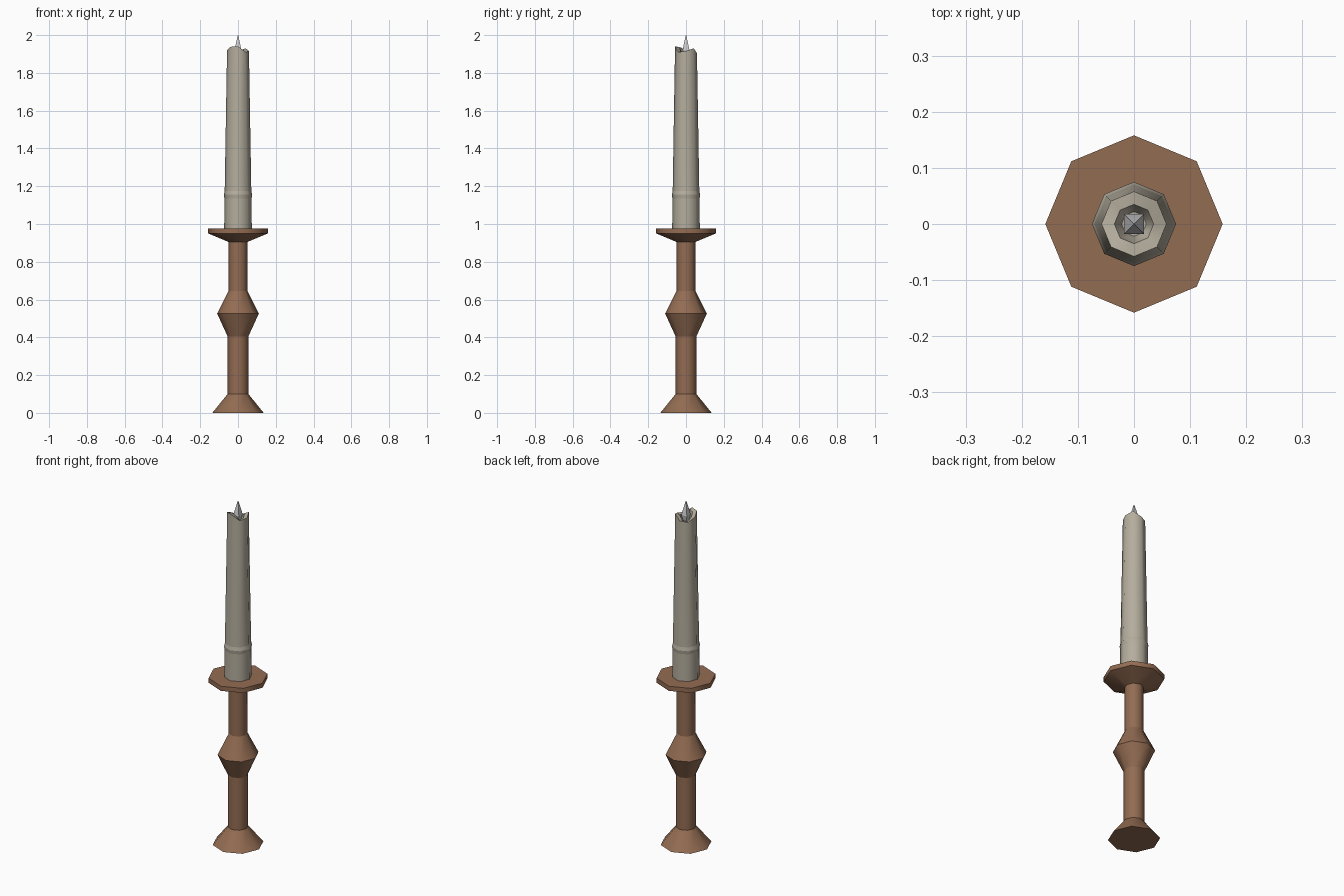
import bpy, bmesh
from math import sin, cos, tau

if "Cube" in bpy.data.objects:
    bpy.data.objects.remove(bpy.data.objects["Cube"])


def material(name, color):
    m = bpy.data.materials.new(name)
    m.diffuse_color = (*color, 1)
    m.use_nodes = True
    m.node_tree.nodes["Principled BSDF"].inputs["Base Color"].default_value = m.diffuse_color
    return m


def lathe(name, profile, sides, mat=None, phase=0.0, offsets=None, smooth=True):
    """Revolve (radius, z) points; offsets maps a ring index to per-vertex z shifts."""
    bm = bmesh.new()
    rings = []
    for k, (r, z) in enumerate(profile):
        dz = (offsets or {}).get(k, [0] * sides)
        rings.append([bm.verts.new((r * cos(phase + tau * i / sides),
                                    r * sin(phase + tau * i / sides), z + dz[i]))
                      for i in range(sides)])
    for a, b in zip(rings, rings[1:]):
        for i in range(sides):
            j = (i + 1) % sides
            bm.faces.new((a[i], a[j], b[j], b[i])).smooth = smooth
    bm.faces.new(rings[0][::-1])
    bm.faces.new(rings[-1])
    # Ring edges stay crisp while the sides shade round
    for ring in rings:
        for i in range(sides):
            bm.edges.get((ring[i], ring[(i + 1) % sides])).smooth = False
    mesh = bpy.data.meshes.new(name)
    bm.to_mesh(mesh)
    bm.free()
    obj = bpy.data.objects.new(name, mesh)
    bpy.context.collection.objects.link(obj)
    if mat:
        mesh.materials.append(mat)
    return obj


wood = material("wood", (0.29, 0.15, 0.085))
wax = material("wax", (0.46, 0.42, 0.34))

# Turned holder with flared foot, central knob and drip plate
lathe("candle_holder", [(0.136, 0), (0.055, 0.10), (0.055, 0.405), (0.11, 0.525),
                        (0.05, 0.645), (0.05, 0.905), (0.158, 0.95), (0.158, 0.977)],
      8, wood)

# Tapered candle with an unevenly melted rim and a hollow around the wick
rim = [-0.005, 0.01, -0.015, -0.02, 0.0, 0.018, 0.02, -0.01]
lathe("candle", [(0.073, 0.97), (0.072, 1.135), (0.075, 1.155), (0.0705, 1.175),
                 (0.058, 1.92), (0.035, 1.915), (0.022, 1.88)],
      8, wax, offsets={4: rim, 5: rim})

# Four-sided pointed wick
lathe("wick", [(0.012, 1.87), (0.025, 1.92), (0.017, 1.95), (0.0015, 2.0)], 4,
      phase=tau / 8, smooth=False)
